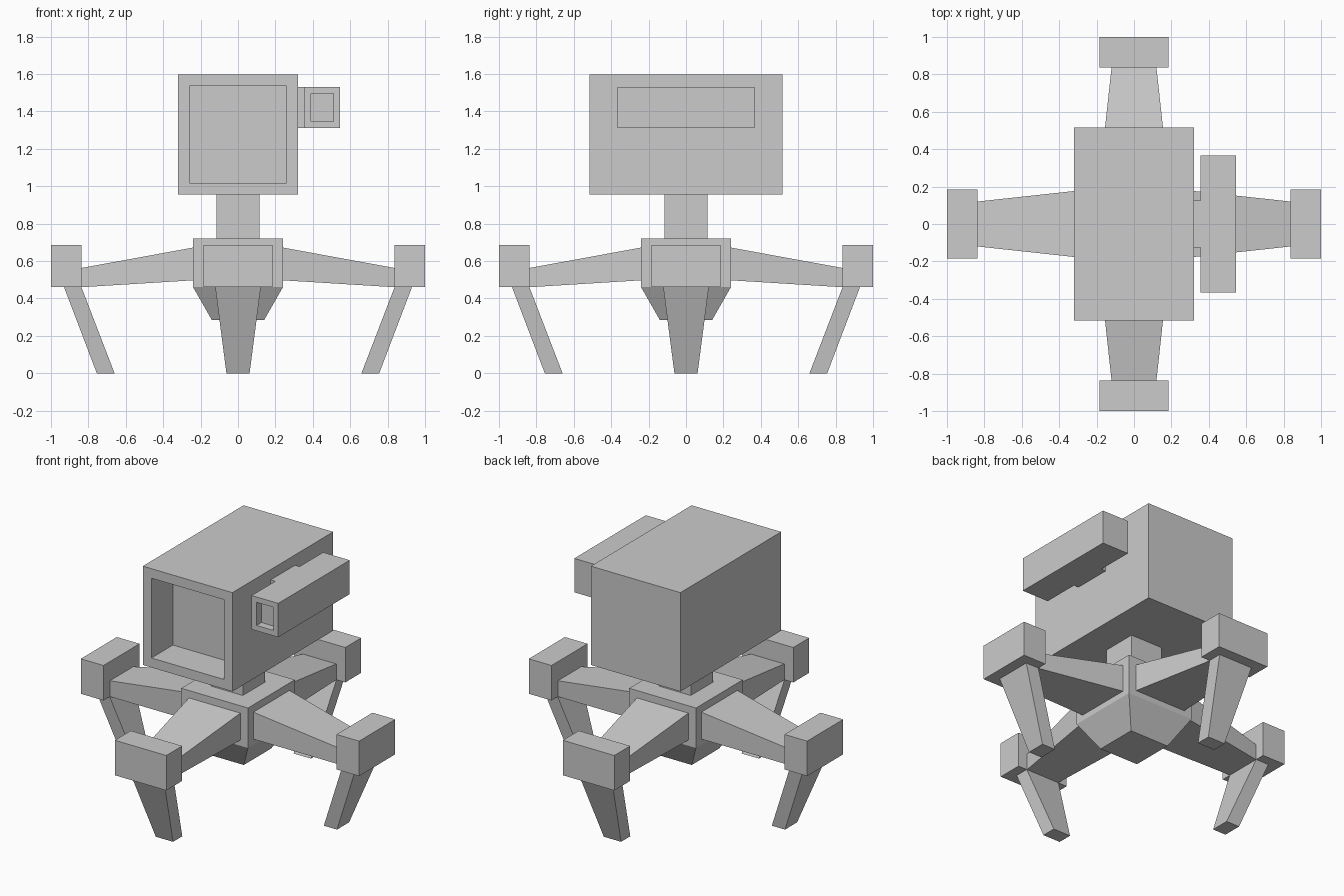
import bpy, bmesh
from math import pi
from mathutils import Matrix, Vector

if "Cube" in bpy.data.objects:
    bpy.data.objects.remove(bpy.data.objects["Cube"])


def loft(name, a, b, recess=None, rot=0.0):
    """Solid between two 4-point loops; recess = (inset, depth) on the -y face."""
    bm = bmesh.new()
    va = [bm.verts.new(p) for p in a]
    vb = [bm.verts.new(p) for p in b]
    bm.faces.new(va)
    bm.faces.new(vb)
    for i in range(4):
        j = (i + 1) % 4
        bm.faces.new((va[i], va[j], vb[j], vb[i]))
    bmesh.ops.recalc_face_normals(bm, faces=bm.faces)
    if recess:
        inset, depth = recess
        front = min(bm.faces, key=lambda f: f.calc_center_median().y)
        bmesh.ops.inset_region(bm, faces=[front], thickness=inset, use_even_offset=True)
        inner = bmesh.ops.extrude_discrete_faces(bm, faces=[front])["faces"][0]
        bmesh.ops.translate(bm, verts=inner.verts, vec=Vector((0, depth, 0)))
    bm.transform(Matrix.Rotation(rot, 4, "Z"))
    mesh = bpy.data.meshes.new(name)
    bm.to_mesh(mesh)
    bm.free()
    ob = bpy.data.objects.new(name, mesh)
    bpy.context.collection.objects.link(ob)
    return ob


def flat(x0, x1, y0, y1, z):
    return [(x0, y0, z), (x1, y0, z), (x1, y1, z), (x0, y1, z)]


def upright(x, w, z0, z1):
    return [(x, -w, z0), (x, w, z0), (x, w, z1), (x, -w, z1)]


def box(name, x0, x1, y0, y1, z0, z1, recess=None, rot=0.0):
    return loft(name, flat(x0, x1, y0, y1, z0), flat(x0, x1, y0, y1, z1), recess, rot)


# head with square front opening
box("head", -0.322, 0.322, -0.517, 0.517, 0.955, 1.597, recess=(0.062, 0.22))

# side pod with small front opening, and its bracket
box("side_pod", 0.355, 0.546, -0.367, 0.367, 1.31, 1.53, recess=(0.035, 0.05))
box("pod_bracket", 0.322, 0.355, -0.125, 0.125, 1.31, 1.53)

# neck, hub and tapered underside
box("neck", -0.115, 0.115, -0.115, 0.115, 0.72, 0.955)
box("hub", -0.24, 0.24, -0.24, 0.24, 0.46, 0.72)
loft("hub_underside", flat(-0.14, 0.14, -0.14, 0.14, 0.285),
     flat(-0.24, 0.24, -0.24, 0.24, 0.46))

# four legs: tapered arm, knee block, inward-leaning shin
for i, side in enumerate(("right", "back", "left", "front")):
    r = i * pi / 2
    loft(side + "_arm", upright(0.24, 0.185, 0.497, 0.672),
         upright(0.837, 0.12, 0.46, 0.563), rot=r)
    box(side + "_knee", 0.837, 1.0, -0.185, 0.185, 0.46, 0.687, rot=r)
    loft(side + "_shin", flat(0.66, 0.755, -0.062, 0.062, 0.0),
         flat(0.837, 0.93, -0.122, 0.122, 0.46), rot=r)
